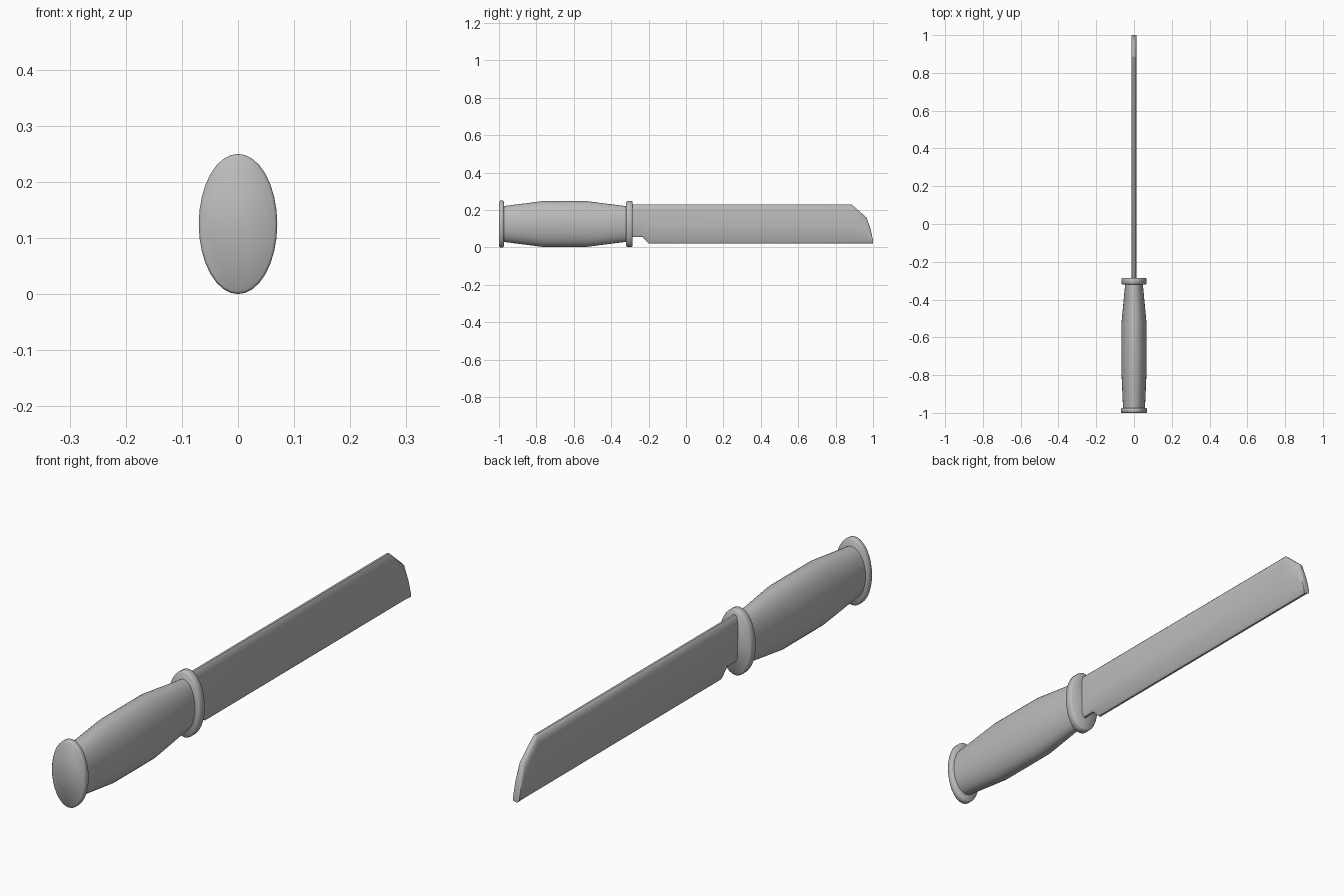
import bpy, bmesh, math

cube = bpy.data.objects.get("Cube")
if cube:
    bpy.data.objects.remove(cube, do_unlink=True)

grey = bpy.data.materials.new("plain_grey")
grey.use_nodes = True
GREY = (0.5, 0.5, 0.5, 1)
grey.diffuse_color = GREY
grey.node_tree.nodes["Principled BSDF"].inputs["Base Color"].default_value = GREY

MID = 0.125


def loft(name, rings, angle):
    """Skin a row of equal-sized closed rings and cap both ends."""
    bm = bmesh.new()
    rows = [[bm.verts.new(p) for p in ring] for ring in rings]
    n = len(rows[0])
    for a, b in zip(rows, rows[1:]):
        for i in range(n):
            j = (i + 1) % n
            bm.faces.new((a[i], a[j], b[j], b[i]))
    bm.faces.new(rows[0])
    bm.faces.new(rows[-1])
    bmesh.ops.recalc_face_normals(bm, faces=bm.faces)
    mesh = bpy.data.meshes.new(name)
    bm.to_mesh(mesh)
    bm.free()
    mesh.materials.append(grey)
    obj = bpy.data.objects.new(name, mesh)
    bpy.context.collection.objects.link(obj)
    bpy.ops.object.select_all(action="DESELECT")
    obj.select_set(True)
    bpy.context.view_layer.objects.active = obj
    bpy.ops.object.shade_smooth_by_angle(angle=math.radians(angle))
    return obj


def ellipse(y, rx, rz, n=32):
    turns = [math.tau * i / n for i in range(n)]
    return [(rx * math.cos(t), y, MID + rz * math.sin(t)) for t in turns]


def collar(name, y0, y1, rx, rz):
    """Thin oval disc with softened rims."""
    s = 0.005
    loft(name, [ellipse(y0, rx - s, rz - s), ellipse(y0 + s, rx, rz),
                ellipse(y1 - s, rx, rz), ellipse(y1, rx - s, rz - s)], 60)


# Oval grip, swelling in the middle
grip = [(-0.98, 0.058, 0.095), (-0.77, 0.067, 0.122),
        (-0.53, 0.067, 0.122), (-0.31, 0.046, 0.094)]
loft("grip", [ellipse(*g) for g in grip], 60)

# Collars at both ends of the grip
collar("pommel", -1.0, -0.974, 0.07, 0.125)
collar("guard", -0.32, -0.286, 0.067, 0.123)


# Blade: stations of (y, bottom, top), rounded spine and narrow cutting edge
def blade_section(y, low, top):
    h = top - low
    side = [(0.004, low), (0.012, low + min(0.014, h * 0.25)),
            (0.013, low + h * 0.5), (0.013, top - h * 0.15),
            (0.009, top - h * 0.03), (0.004, top)]
    return ([(x, y, z) for x, z in side]
            + [(-x, y, z) for x, z in reversed(side)])


stations = [(-0.3, 0.055, 0.23), (-0.232, 0.055, 0.23), (-0.2, 0.022, 0.23),
            (0.885, 0.022, 0.23), (0.965, 0.022, 0.16),
            (0.985, 0.022, 0.105), (1.0, 0.022, 0.038)]
loft("blade", [blade_section(*s) for s in stations], 40)
